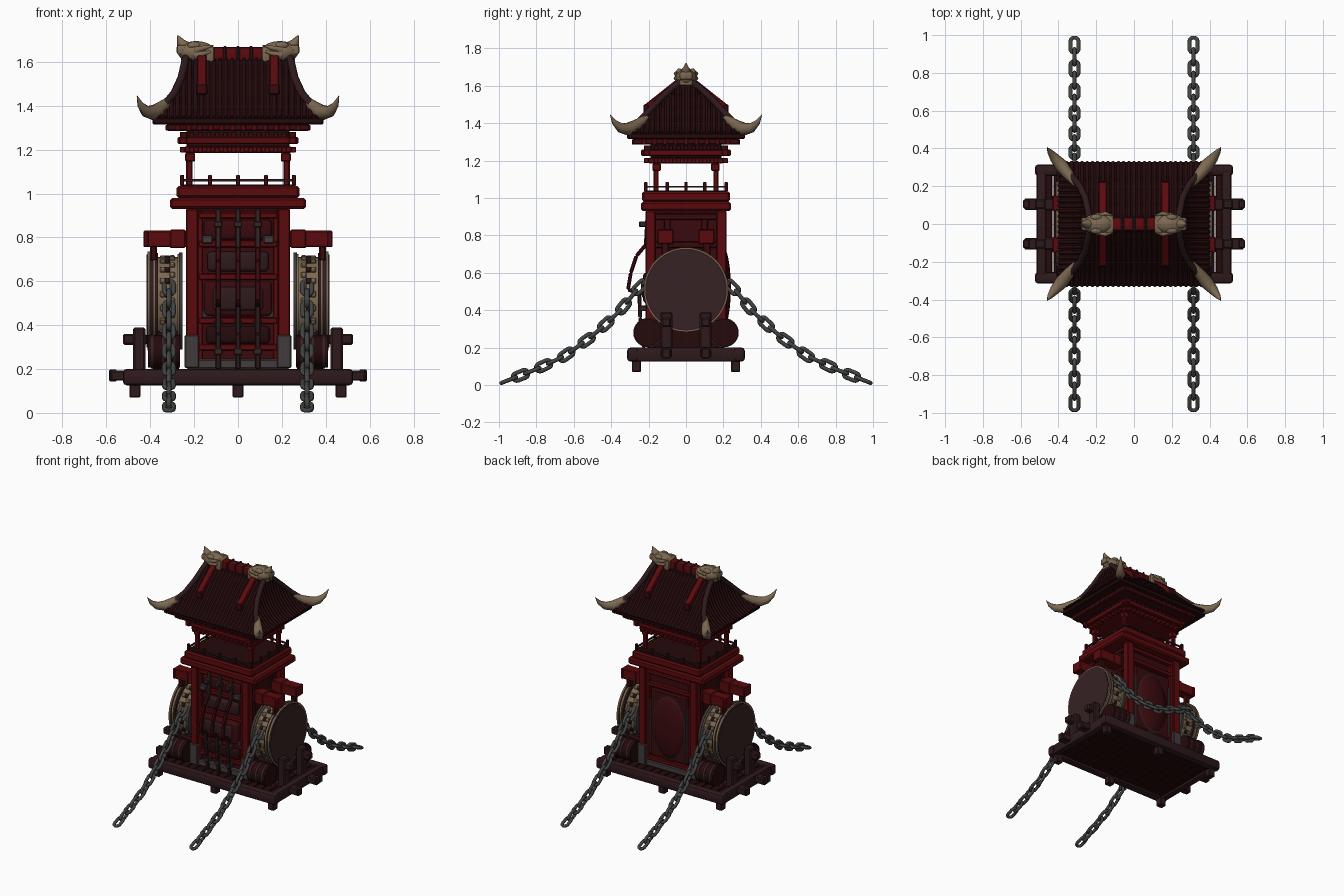
import bpy, bmesh
from math import radians, pi, cos, sin
from mathutils import Vector, Matrix

if "Cube" in bpy.data.objects:
    bpy.data.objects.remove(bpy.data.objects["Cube"])


def material(name, *rgb):
    m = bpy.data.materials.new(name)
    m.use_nodes = True
    m.diffuse_color = (*rgb, 1)
    m.node_tree.nodes["Principled BSDF"].inputs["Base Color"].default_value = (*rgb, 1)
    return m


RED = material("lacquer red", .105, .003, .004)
PANEL = material("deep red", .04, .003, .004)
ROOF = material("roof maroon", .018, .003, .0035)
WOOD = material("dark wood", .028, .01, .0115)
HEAD = material("drum head brown", .037, .016, .017)
BONE = material("bone", .2, .14, .083)
IRON = material("chain iron", .054, .056, .056)
METAL = material("worn metal", .055, .043, .045)


def add(name, mesh, mat, angle=35):
    mesh.materials.clear()
    mesh.materials.append(mat)
    mesh.polygons.foreach_set("use_smooth", [True] * len(mesh.polygons))
    mesh.set_sharp_from_angle(angle=radians(angle))
    ob = bpy.data.objects.new(name, mesh)
    bpy.context.collection.objects.link(ob)
    return ob


def finish(name, bm, mat, angle=35):
    mesh = bpy.data.meshes.new(name)
    bm.to_mesh(mesh)
    bm.free()
    return add(name, mesh, mat, angle)


def box(name, loc, size, mat, bevel=.005, seg=1):
    bm = bmesh.new()
    bmesh.ops.create_cube(bm, size=1, matrix=Matrix.Diagonal((*size, 1)))
    if bevel:
        bmesh.ops.bevel(bm, geom=bm.edges[:], offset=bevel, segments=seg, profile=.5, affect='EDGES')
    ob = finish(name, bm, mat)
    ob.location = loc
    return ob


def layer(name, hx, hy, z0, z1, mat, bevel=.006):
    return box(name, (0, 0, (z0 + z1) / 2), (2 * hx, 2 * hy, z1 - z0), mat, bevel)


def beam(name, p, q, w, h, mat):
    p, q = Vector(p), Vector(q)
    ob = box(name, (p + q) / 2, (w, h, (q - p).length), mat)
    ob.rotation_mode = 'QUATERNION'
    ob.rotation_quaternion = (q - p).to_track_quat('Z', 'Y')
    return ob


def drum(name, x0, x1, y, z, r, mat, n=48):
    bm = bmesh.new()
    bmesh.ops.create_cone(bm, cap_ends=True, segments=n, radius1=r, radius2=r, depth=abs(x1 - x0),
                          matrix=Matrix.Rotation(pi / 2, 4, 'Y'))
    ob = finish(name, bm, mat)
    ob.location = ((x0 + x1) / 2, y, z)
    return ob


def ball(name, loc, size, mat):
    bm = bmesh.new()
    bmesh.ops.create_uvsphere(bm, u_segments=20, v_segments=12, radius=.5,
                              matrix=Matrix.Diagonal((*size, 1)))
    ob = finish(name, bm, mat, 60)
    ob.location = loc
    return ob


def tubes(name, paths, radius, mat, radii=None, cyclic=False, res=1):
    cu = bpy.data.curves.new(name, 'CURVE')
    cu.dimensions, cu.bevel_depth, cu.bevel_resolution = '3D', radius, res
    cu.use_fill_caps = True
    for path in paths:
        sp = cu.splines.new('POLY')
        sp.points.add(len(path) - 1)
        sp.use_cyclic_u = cyclic
        for i, co in enumerate(path):
            sp.points[i].co = (*co, 1)
            sp.points[i].radius = radii[i] if radii else 1
    tmp = bpy.data.objects.new(name, cu)
    bpy.context.collection.objects.link(tmp)
    mesh = bpy.data.meshes.new_from_object(tmp.evaluated_get(bpy.context.evaluated_depsgraph_get()))
    bpy.data.objects.remove(tmp)
    return add(name, mesh, mat, 60)


def spread(half, n):
    return [-half + 2 * half * i / (n - 1) for i in range(n)]


def along(path, t):
    i = min(int(t * (len(path) - 1)), len(path) - 2)
    return Vector(path[i]).lerp(Vector(path[i + 1]), t * (len(path) - 1) - i)


SIDES = (1, -1)
CORNERS = [(sx, sy) for sx in SIDES for sy in SIDES]

# Platform: planks, edge logs, cross beams and feet
for x in spread(.46, 16):
    box("deck_plank", (x, 0, .165), (.057, .58, .045), ROOF, .004)
for s in SIDES:
    box("platform_log", (0, s * .285, .163), (1.05, .06, .075), WOOD, .018, 2)
    box("platform_side", (s * .49, 0, .163), (.05, .6, .075), WOOD, .012, 2)
    beam("cross_beam", (-.58, s * .105, .17), (.58, s * .105, .17), .06, .045, WOOD)
    for x in (-.47, 0, .47):
        box("platform_foot", (x, s * .265, .1), (.05, .05, .06), WOOD)
for sx, sy in CORNERS:
    box("beam_cap", (sx * .57, sy * .105, .17), (.035, .045, .055), WOOD)
    box("mooring_post", (sx * .45, sy * .105, .28), (.055, .065, .22), WOOD, .008)
    box("mooring_bar", (sx * .47, sy * .105, .335), (.11, .05, .05), WOOD, .008)

# Tower body with corner posts and metal shoes
layer("tower_core", .205, .18, .2, .93, PANEL)
layer("tower_plinth", .235, .21, .2, .245, METAL)
for sx, sy in CORNERS:
    box("tower_post", (sx * .21, sy * .19, .57), (.055, .055, .72), RED)
    box("post_shoe", (sx * .21, sy * .192, .28), (.066, .066, .15), METAL)
    box("inner_post", (sx * .172, sy * .187, .57), (.022, .03, .7), RED, .003)
    box("side_post", (sx * .205, sy * .1, .57), (.035, .035, .7), PANEL, .004)
for s in SIDES:
    for z in (.9, .75):
        box("side_rail", (s * .21, 0, z), (.03, .36, .035), PANEL)
for s, heights in ((-1, (.9, .77, .62, .42, .3)), (1, (.9, .81, .26))):
    for z in heights:
        box("face_rail", (0, s * .188, z), (.36, .035, .03), RED)

# Front armour plates and hanging straps
for z, w, h, d, mat in ((.835, .31, .09, .03, PANEL), (.69, .28, .09, .05, WOOD),
                        (.52, .31, .16, .09, PANEL), (.52, .23, .11, .11, WOOD), (.355, .29, .08, .04, ROOF)):
    box("front_plate", (0, -.185, z), (w, d, h), mat, .018, 3)
for sx in SIDES:
    for z in (.79, .45):
        box("plate_clamp", (sx * .14, -.2, z), (.05, .04, .035), METAL)
strap = [(-.205, .93), (-.215, .75), (-.265, .69), (-.295, .6), (-.31, .51), (-.25, .49), (-.245, .36), (-.225, .2)]
for x in (-.09, 0, .09):
    for (y0, z0), (y1, z1) in zip(strap, strap[1:]):
        beam("front_strap", (x, y0, z0), (x, y1, z1), .024, .02, HEAD if z0 > .8 else WOOD if z0 < .5 else PANEL)
    for z in (.86, .41, .28):
        box("strap_buckle", (x, -.225, z), (.038, .05, .03), HEAD, .004)

# Rear shield
box("rear_panel", (0, .185, .53), (.31, .03, .5), PANEL, .01)
ball("rear_shield_rim", (0, .19, .52), (.29, .06, .5), WOOD)
ball("rear_shield", (0, .19, .52), (.265, .1, .46), PANEL)
for sx in SIDES:
    box("rear_edge_strip", (sx * .15, .197, .5), (.012, .02, .4), METAL, .003)

# Side arms, drums, cradles and rollers
for sx in SIDES:
    for sy in SIDES:
        box("side_arm", (sx * .32, sy * .11, .793), (.2, .075, .075), RED)
        box("arm_collar", (sx * .275, sy * .11, .793), (.07, .085, .085), RED)
        box("arm_cap", (sx * .42, sy * .11, .793), (.022, .085, .075), RED)
        box("arm_hanger", (sx * .385, sy * .11, .73), (.03, .04, .07), PANEL)
        drum("roller", sx * .265, sx * .41, sy * .204, .28, .074, ROOF, 24)
        for x in (.285, .335, .385):
            drum("roller_band", sx * x, sx * (x + .012), sy * .204, .28, .078, HEAD, 24)
        beam("cradle_leg", (sx * .33, sy * .2, .2), (sx * .33, sy * .11, .38), .12, .06, ROOF)
    box("cradle_block", (sx * .33, 0, .26), (.12, .34, .14), ROOF)
    drum("drum_core", sx * .265, sx * .375, 0, .51, .2, BONE)
    drum("drum_inner_rim", sx * .252, sx * .268, 0, .51, .222, METAL)
    drum("drum_inner_trim", sx * .266, sx * .276, 0, .51, .215, BONE)
    drum("drum_shell", sx * .365, sx * .412, 0, .51, .218, WOOD)
    for x in (.376, .4):
        drum("drum_trim", sx * x, sx * (x + .012), 0, .51, .226, BONE)
    drum("drum_head", sx * .38, sx * .416, 0, .51, .212, HEAD)
    for i in range(20):
        a = 2 * pi * i / 20
        for x, t, mat in ((.3, 0, BONE), (.343, pi / 20, BONE), (.322, pi / 20, WOOD)):
            stud = box("drum_carving", (sx * x, .2 * cos(a + t), .51 + .2 * sin(a + t)), (.026, .018, .03), mat, .005)
            stud.rotation_euler.x = a + t

# Chains: one shared link placed along a sagging path
oval = [(.021 * cos(a), 0, .021 * sin(a) + (.022 if i < 8 else -.022))
        for i, a in enumerate([pi * k / 7 for k in range(8)] + [pi + pi * k / 7 for k in range(8)])]
link = tubes("chain_link", [oval], .011, IRON, cyclic=True, res=2)
link_mesh = link.data
bpy.data.objects.remove(link)
sag = [(.2, .57), (.27, .5), (.35, .4), (.44, .315), (.524, .245), (.65, .155), (.8, .085), (.947, .027)]
lengths = [(Vector(b) - Vector(a)).length for a, b in zip(sag, sag[1:])]
for sx, sy in CORNERS:
    for n in range(15):
        d, k = sum(lengths) * n / 14, 0
        while k < len(lengths) - 1 and d > lengths[k]:
            d -= lengths[k]
            k += 1
        p = Vector(sag[k]).lerp(Vector(sag[k + 1]), min(d / lengths[k], 1))
        step = Vector(sag[k + 1]) - Vector(sag[k])
        ob = bpy.data.objects.new("chain_link", link_mesh)
        bpy.context.collection.objects.link(ob)
        ob.location = (sx * .315, sy * p.x, p.y)
        ob.rotation_mode = 'QUATERNION'
        tilt = Vector((0, sy * step.x, step.y)).to_track_quat('Z', 'X')
        ob.rotation_quaternion = tilt @ Matrix.Rotation(pi / 2 * ((n + 1) % 2), 3, 'Z').to_quaternion()

# Balcony: stacked beams, deck and railing
layer("balcony_beam", .31, .24, .93, .98, RED, .01)
layer("balcony_deck", .28, .235, .98, 1.035, RED, .01)
layer("balcony_floor", .26, .215, 1.03, 1.04, ROOF, 0)
for s in SIDES:
    box("rail_long", (0, s * .215, 1.06), (.52, .01, .01), WOOD, 0)
    box("rail_short", (s * .255, 0, 1.06), (.01, .43, .01), WOOD, 0)
    for x in spread(.255, 5):
        box("rail_picket", (x, s * .215, 1.06), (.018, .018, .05), PANEL, .003)
    for y in spread(.1, 3):
        box("rail_picket", (s * .255, y, 1.06), (.018, .018, .05), PANEL, .003)
for sx, sy in CORNERS:
    box("balcony_post", (sx * .222, sy * .16, 1.11), (.028, .028, .16), RED)
    box("post_bracket", (sx * .218, sy * .157, 1.165), (.045, .045, .04), RED)

# Bracket tiers under the roof
layer("lower_tier", .245, .2, 1.185, 1.215, RED)
layer("tier_core", .235, .19, 1.21, 1.3, ROOF)
layer("upper_tier", .325, .285, 1.285, 1.318, PANEL)
layer("eave_board", .39, .315, 1.315, 1.345, ROOF)
for s in SIDES:
    box("tier_beam", (0, s * .21, 1.242), (.55, .035, .033), RED)
    box("tier_beam", (s * .25, 0, 1.242), (.035, .48, .033), RED)
    for z, reach, mat in ((1.2, 0, RED), (1.268, 0, PANEL), (1.3, .065, RED)):
        for x in spread(.21 + reach, 12):
            box("bracket_block", (x, s * (.2 + reach), z), (.022, .05, .026), mat, .003)
        for y in spread(.16 + reach, 9):
            box("bracket_block", (s * (.24 + reach), y, z), (.05, .022, .026), mat, .003)

# Roof: concave hipped shell with tile ribs
shape = [(.4, .328, 1.342), (.345, .27, 1.38), (.29, .205, 1.445), (.258, .14, 1.515), (.243, .07, 1.58), (.235, .012, 1.62)]
bm = bmesh.new()
rings = [[bm.verts.new((a * hx, b * hy, z)) for a, b in ((1, 1), (-1, 1), (-1, -1), (1, -1))] for hx, hy, z in shape]
for lo, hi in zip(rings, rings[1:]):
    for i in range(4):
        bm.faces.new((lo[i], lo[(i + 1) % 4], hi[(i + 1) % 4], hi[i]))
bm.faces.new(rings[-1])
bm.faces.new(rings[0][::-1])
finish("roof_shell", bm, ROOF, 20)
samples = [along(shape, i / 15) for i in range(16)]
ribs = []
for s in SIDES:
    for x in spread(.385, 29):
        ribs.append([(x, s * p.y, p.z + .004) for p in samples if abs(x) <= p.x])
    for y in spread(.315, 24):
        ribs.append([(s * p.x, y, p.z + .004) for p in samples if abs(y) <= p.y])
tubes("roof_tiles", [r for r in ribs if len(r) > 1], .0095, ROOF)

# Hip ridges and upturned corner horns
for sx, sy in CORNERS:
    tubes("hip_ridge", [[(sx * p.x, sy * p.y, p.z + .012) for p in samples]], .018, WOOD, res=2)
    horn = [(.305, .21, 1.43), (.35, .265, 1.39), (.385, .31, 1.368), (.42, .35, 1.375), (.445, .383, 1.405), (.46, .405, 1.445)]
    tubes("corner_horn", [[(sx * x, sy * y, z) for x, y, z in horn]], .035, BONE, (.5, .85, 1, .75, .42, .05), res=3)
    beam("slope_ridge", (sx * .165, sy * .02, 1.63), (sx * .165, sy * .215, 1.475), .045, .045, RED)
    box("slope_ridge_cap", (sx * .165, sy * .213, 1.475), (.05, .03, .05), PANEL)

# Main ridge with carved beast heads
box("main_ridge", (0, 0, 1.632), (.3, .07, .07), RED, .012, 2)
for x in (-.06, 0, .06):
    box("ridge_band", (x, 0, 1.635), (.016, .08, .075), WOOD)
for s in SIDES:
    ball("beast_skull", (s * .19, 0, 1.645), (.17, .11, .1), BONE)
    box("beast_snout", (s * .24, 0, 1.655), (.08, .07, .045), BONE, .012, 2)
    box("beast_jaw", (s * .22, 0, 1.617), (.08, .07, .03), BONE, .008, 2)
    box("beast_collar", (s * .13, 0, 1.635), (.045, .105, .075), BONE, .012, 2)
    tubes("nose_horn", [[(s * .22, 0, 1.655), (s * .26, 0, 1.685), (s * .275, 0, 1.72)]], .032, BONE, (1, .7, .1), res=2)
    for sy in SIDES:
        ball("beast_brow", (s * .2, sy * .035, 1.675), (.06, .035, .035), BONE)
        for z in (1.63, 1.655):
            tubes("beast_mane", [[(s * .2, sy * .045, z), (s * .15, sy * .055, z + .01), (s * .112, sy * .045, z + .02)]],
                  .014, BONE, (1, .8, .2))
